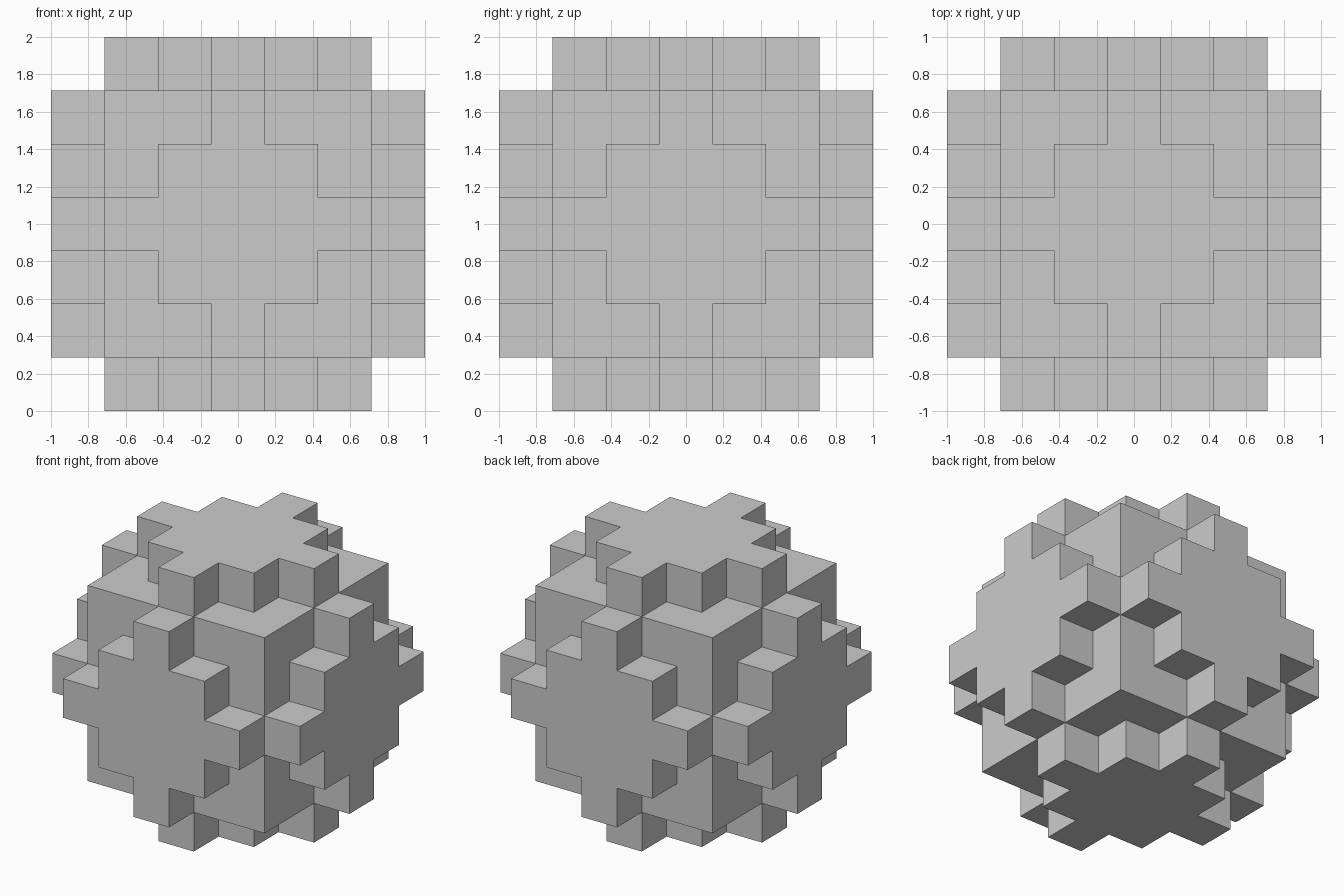
import bpy, bmesh
from mathutils import Vector
from itertools import product

if "Cube" in bpy.data.objects:
    bpy.data.objects.remove(bpy.data.objects["Cube"])

N = 3                      # the ball is 7 blocks across
S = 2 / (2 * N + 1)        # block size

# blocks whose centres lie inside the ball: a 5x5x5 core with stepped plates
blocks = {c for c in product(range(-N, N + 1), repeat=3)
          if sum(v * v for v in c) <= 13}


def add_face(bm, cell, axis, sign):
    """One outer square of a block, wound outwards."""
    u, v = (axis + 1) % 3, (axis + 2) % 3
    corners = []
    for a, b in ((-1, -1), (1, -1), (1, 1), (-1, 1))[::sign]:
        p = Vector(cell)
        p[axis] += sign / 2
        p[u] += a / 2
        p[v] += b / 2
        corners.append(bm.verts.new(p * S + Vector((0, 0, 1))))
    bm.faces.new(corners)


# block ball: only the exposed squares are built
bm = bmesh.new()
for cell in sorted(blocks):
    for axis in range(3):
        for sign in (-1, 1):
            neighbour = list(cell)
            neighbour[axis] += sign
            if tuple(neighbour) not in blocks:
                add_face(bm, cell, axis, sign)
bmesh.ops.remove_doubles(bm, verts=bm.verts, dist=1e-4)

mesh = bpy.data.meshes.new("block_ball")
bm.to_mesh(mesh)
bm.free()
bpy.context.collection.objects.link(bpy.data.objects.new("block_ball", mesh))
